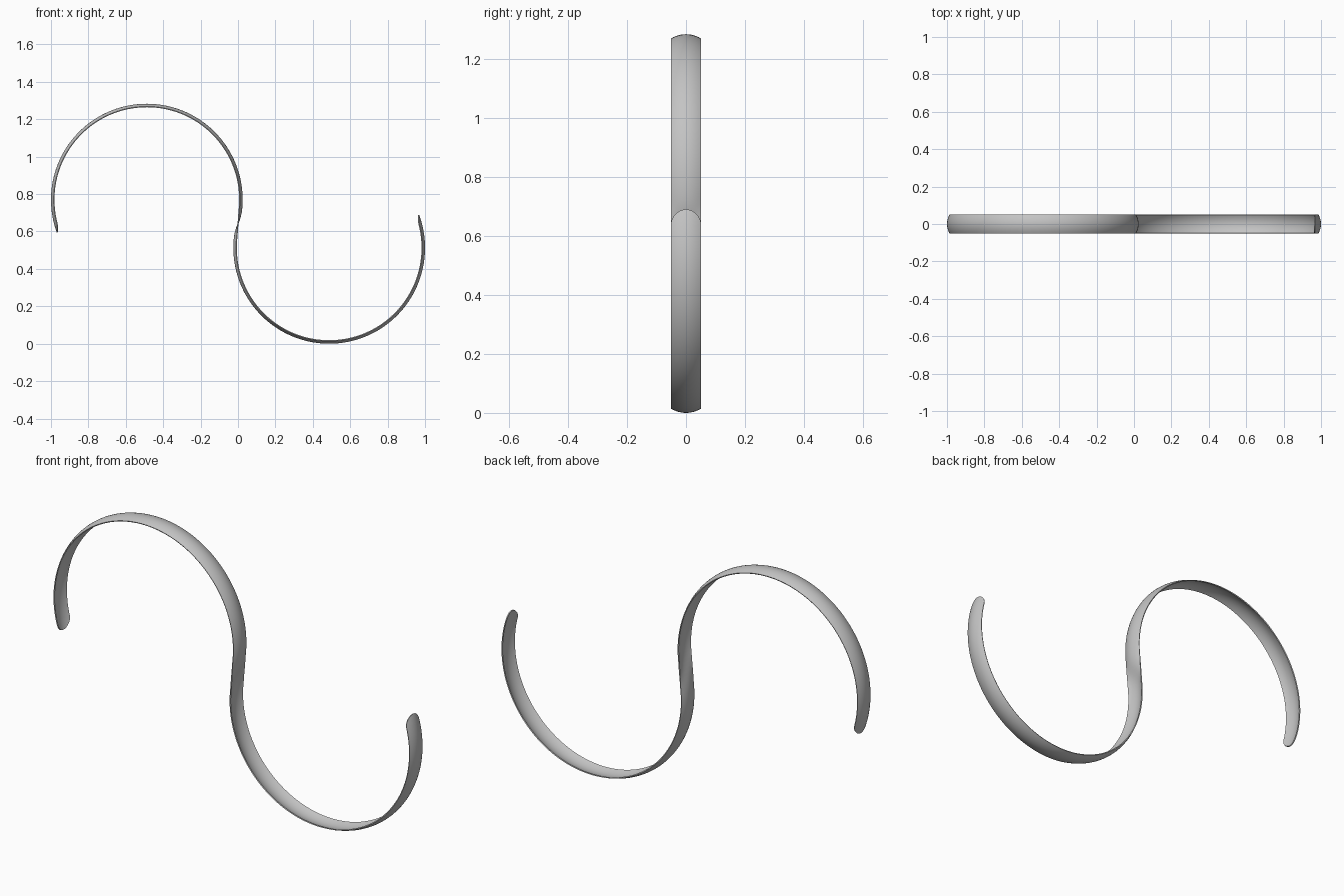
import bpy, bmesh, math

cube = bpy.data.objects.get("Cube")
if cube:
    bpy.data.objects.remove(cube, do_unlink=True)

HALF_W = 0.05            # half the strip width
SAG = 0.014              # how far the edges curl in from the crown
THICK = 0.005
MID_Z = 0.6415           # point about which the S is symmetric
CX, CZ = -0.4875, 0.7705  # centre of the upper loop
R = math.hypot(CX, CZ - MID_Z)
START = math.atan2(MID_Z - CZ, -CX)
END = math.radians(200.2)
LENGTH = R * (END - START)
ACROSS = 12

# Plain grey metal
metal = bpy.data.materials.new("grey metal")
metal.use_nodes = True
colour = (0.55, 0.55, 0.55, 1)
metal.diffuse_color = colour
metal.node_tree.nodes["Principled BSDF"].inputs["Base Color"].default_value = colour


def section(s):
    """Cross-section of the upper loop at distance s from the middle."""
    ang = START + s / R
    d = max(0.0, HALF_W - (LENGTH - s))
    w = math.sqrt(max(HALF_W ** 2 - d ** 2, 1e-7))
    curl = math.sin(math.pi / 2 * min(1, s / 0.08))
    pts = []
    for i in range(ACROSS + 1):
        y = w * (2 * i / ACROSS - 1)
        r = R + curl * (0.0082 - THICK / 2 - SAG * (y / HALF_W) ** 2)
        pts.append((CX + r * math.cos(ang), y, CZ + r * math.sin(ang)))
    return pts


# Stations: even along the loop, bunched toward the rounded tip
body = LENGTH - HALF_W
stations = [body * i / 90 for i in range(91)]
stations += [body + HALF_W * math.sin(math.pi / 2 * i / 12) for i in range(1, 13)]
upper = [section(s) for s in stations]
lower = [[(-x, y, 2 * MID_Z - z) for x, y, z in row] for row in upper[:0:-1]]

# Curled strip swept along the S
bm = bmesh.new()
rows = [[bm.verts.new(p) for p in row] for row in lower + upper]
for a, b in zip(rows, rows[1:]):
    for i in range(ACROSS):
        bm.faces.new((a[i], a[i + 1], b[i + 1], b[i]))
bmesh.ops.recalc_face_normals(bm, faces=bm.faces)
mesh = bpy.data.meshes.new("s_hook_strip")
bm.to_mesh(mesh)
bm.free()
mesh.materials.append(metal)

hook = bpy.data.objects.new("s_hook_strip", mesh)
bpy.context.collection.objects.link(hook)
solid = hook.modifiers.new("thickness", 'SOLIDIFY')
solid.thickness = THICK
solid.offset = 0

bpy.context.view_layer.objects.active = hook
hook.select_set(True)
bpy.ops.object.modifier_apply(modifier=solid.name)
bpy.ops.object.shade_smooth_by_angle(angle=math.radians(40))
